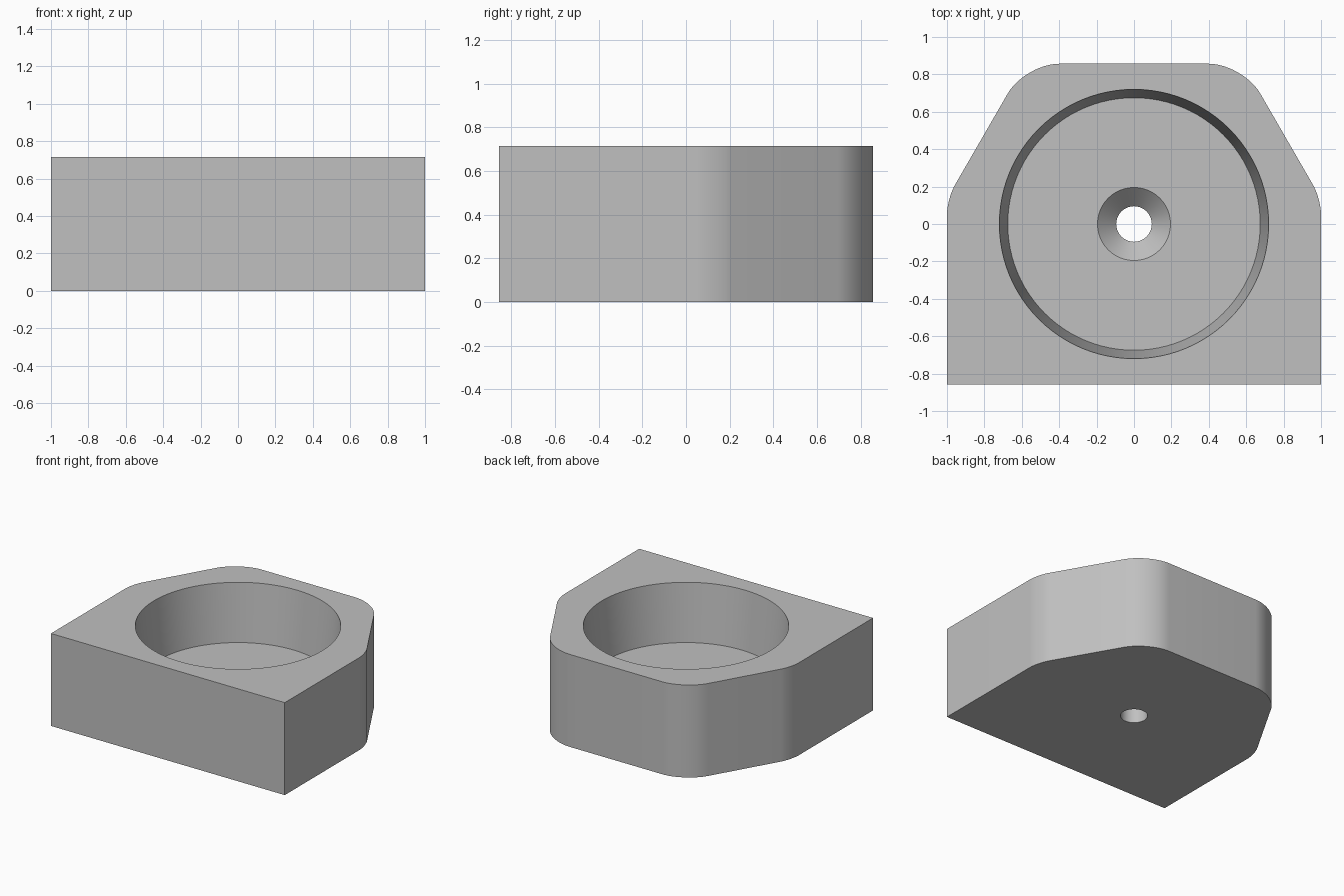
import bpy, bmesh, math
from mathutils import Vector

if "Cube" in bpy.data.objects:
    bpy.data.objects.remove(bpy.data.objects["Cube"], do_unlink=True)

HEIGHT = 0.715
HALF_DEPTH = 0.857
SHOULDER_Y = 0.135
BACK_X = 0.583
FILLET = 0.32
FLOOR = 0.27

grey = bpy.data.materials.new("plain_grey")
grey.use_nodes = True
colour = (0.53, 0.53, 0.53, 1)
grey.diffuse_color = colour
grey.node_tree.nodes["Principled BSDF"].inputs["Base Color"].default_value = colour


def make_object(name, bm):
    bmesh.ops.recalc_face_normals(bm, faces=bm.faces)
    mesh = bpy.data.meshes.new(name)
    bm.to_mesh(mesh)
    bm.free()
    mesh.materials.append(grey)
    obj = bpy.data.objects.new(name, mesh)
    bpy.context.collection.objects.link(obj)
    return obj


def round_corners(bm, y, turn):
    # Round the upright edges at depth y with a tangent arc
    edges = [e for e in bm.edges if all(abs(v.co.y - y) < 1e-4 for v in e.verts)
             and abs(e.verts[0].co.z - e.verts[1].co.z) > 0.1]
    bmesh.ops.bevel(bm, geom=edges, offset=FILLET * math.tan(math.radians(turn / 2)),
                    offset_type='OFFSET', segments=12, profile=0.5, affect='EDGES')


# Block with square front corners and rounded, angled back corners
half = [(1, -HALF_DEPTH), (1, SHOULDER_Y), (BACK_X, HALF_DEPTH)]
outline = half + [(-x, y) for x, y in reversed(half)]
bm = bmesh.new()
base = bm.faces.new([bm.verts.new((x, y, 0)) for x, y in outline])
top = bmesh.ops.extrude_face_region(bm, geom=[base], use_keep_orig=True)
bmesh.ops.translate(bm, vec=(0, 0, HEIGHT),
                    verts=[g for g in top["geom"] if isinstance(g, bmesh.types.BMVert)])
round_corners(bm, SHOULDER_Y, 30)
round_corners(bm, HALF_DEPTH, 60)
block = make_object("block", bm)

# Tapered pocket, countersink and through hole as one turned cutter
profile = [(0, HEIGHT + 0.1), (0.73, HEIGHT + 0.1), (0.675, FLOOR), (0.195, FLOOR),
           (0.095, FLOOR - 0.1), (0.095, -0.1), (0, -0.1)]
bm = bmesh.new()
points = [bm.verts.new((r, 0, z)) for r, z in profile]
lines = [bm.edges.new(pair) for pair in zip(points, points[1:])]
bmesh.ops.spin(bm, geom=points + lines, cent=Vector(), axis=Vector((0, 0, 1)),
               angle=math.tau, steps=96)
bmesh.ops.remove_doubles(bm, verts=bm.verts, dist=1e-4)
cutter = make_object("pocket_cutter", bm)
cutter.hide_render = True

bpy.ops.object.select_all(action='DESELECT')
block.select_set(True)
bpy.context.view_layer.objects.active = block
cut = block.modifiers.new("pocket", 'BOOLEAN')
cut.operation = 'DIFFERENCE'
cut.solver = 'EXACT'
cut.object = cutter
bpy.ops.object.modifier_apply(modifier=cut.name)
bpy.data.objects.remove(cutter, do_unlink=True)

bpy.ops.object.shade_smooth_by_angle(angle=math.radians(25))
